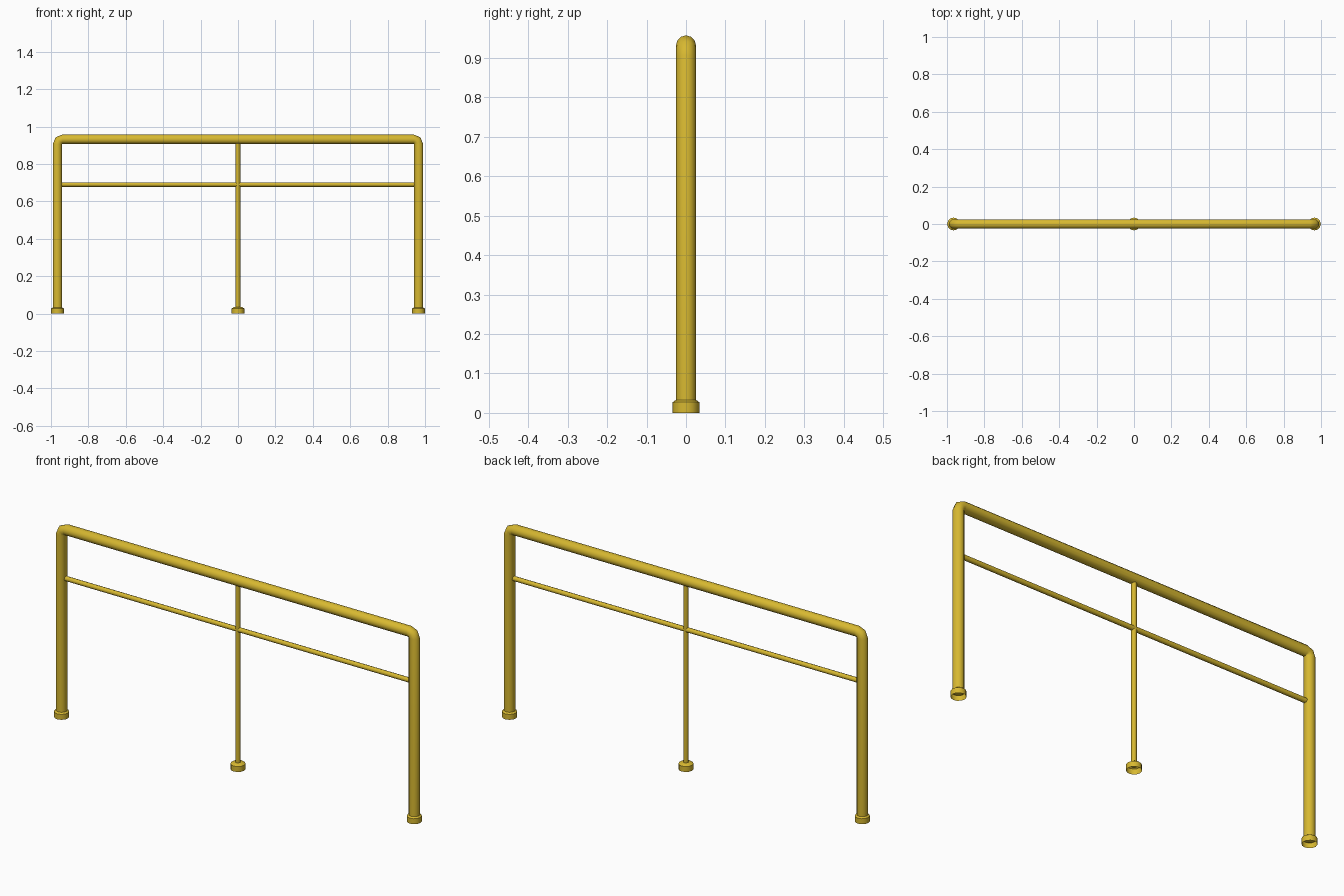
import bpy, bmesh, math
from mathutils import Vector

if "Cube" in bpy.data.objects:
    bpy.data.objects.remove(bpy.data.objects["Cube"])

yellow = bpy.data.materials.new("safety yellow")
yellow.diffuse_color = (0.68, 0.48, 0.03, 1)
yellow.use_nodes = True
yellow.node_tree.nodes["Principled BSDF"].inputs["Base Color"].default_value = yellow.diffuse_color

LEG_X, TOP_Z, BEND = 0.965, 0.932, 0.026
Y = Vector((0, 1, 0))


def skin(name, rings, sides, cap_start=False, cap_end=False):
    """Loft rings of (centre, radius, in-plane axis, second axis) into a tube."""
    bm = bmesh.new()
    loops = []
    for c, r, u, v in rings:
        loops.append([bm.verts.new(c + r * (math.cos(t) * u + math.sin(t) * v))
                      for t in (2 * math.pi * i / sides for i in range(sides))])
    for a, b in zip(loops, loops[1:]):
        for i in range(sides):
            j = (i + 1) % sides
            bm.faces.new((a[i], a[j], b[j], b[i]))
    if cap_start:
        bm.faces.new(loops[0][::-1])
    if cap_end:
        bm.faces.new(loops[-1])
    bmesh.ops.recalc_face_normals(bm, faces=bm.faces)
    mesh = bpy.data.meshes.new(name)
    bm.to_mesh(mesh)
    bm.free()
    mesh.materials.append(yellow)
    ob = bpy.data.objects.new(name, mesh)
    bpy.context.collection.objects.link(ob)
    bpy.ops.object.select_all(action='DESELECT')
    ob.select_set(True)
    bpy.context.view_layer.objects.active = ob
    bpy.ops.object.shade_smooth_by_angle(angle=math.radians(50))
    return ob


# main bent handrail: left leg, two elbows, top bar, right leg
R = 0.0253
path = [(Vector((-LEG_X, 0, 0.02)), Vector((-1, 0, 0)))]
for side in (-1, 1):
    angles = (180, 135, 90) if side < 0 else (90, 45, 0)
    centre = Vector((side * (LEG_X - BEND), 0, TOP_Z - BEND))
    for a in angles:
        n = Vector((math.cos(math.radians(a)), 0, math.sin(math.radians(a))))
        path.append((centre + n * BEND, n))
path.append((Vector((LEG_X, 0, 0.02)), Vector((1, 0, 0))))
skin("bent_handrail", [(c, R, n, Y) for c, n in path], 12, True, True)

# thin middle rail and centre post
X, Z = Vector((1, 0, 0)), Vector((0, 0, 1))
skin("middle_rail", [(X * s * 0.95 + Z * 0.69, 0.012, Z, Y) for s in (-1, 1)], 8, True, True)
skin("centre_post", [(Z * h, 0.0122, X, Y) for h in (0.02, 0.915)], 8, True, True)

# feet: collars open underneath, with a chamfered top
for name, x, inner in (("left_foot", -LEG_X, 0.024), ("centre_foot", 0, 0.011),
                       ("right_foot", LEG_X, 0.024)):
    profile = [(0.0, 0.034), (0.027, 0.034), (0.034, max(inner, 0.024)), (0.035, inner)]
    skin(name, [(X * x + Z * h, r, X, Y) for h, r in profile], 12)
